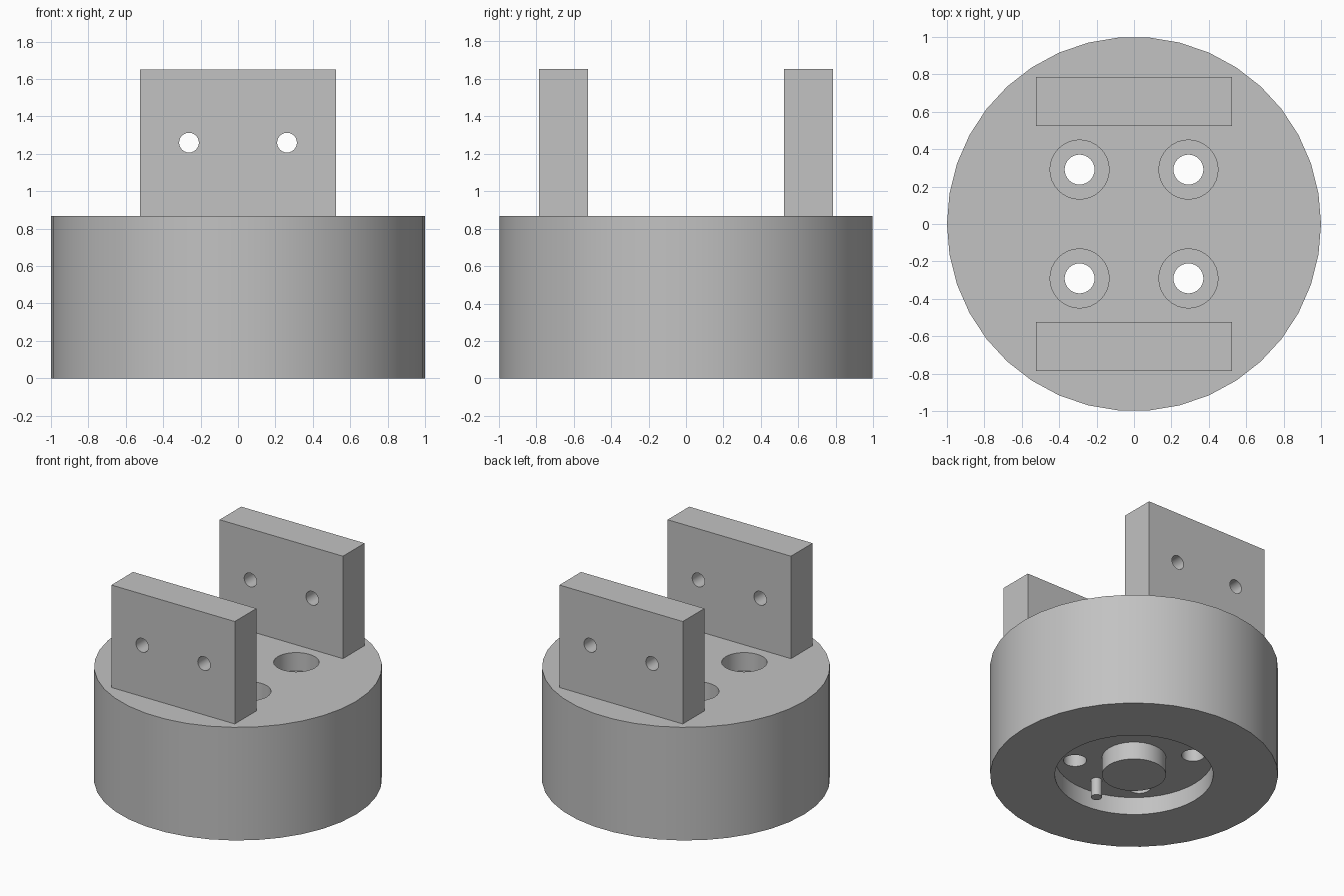
import bpy, math

cube = bpy.data.objects.get("Cube")
if cube:
    bpy.data.objects.remove(cube, do_unlink=True)

# One plain grey finish
GREY = (0.54, 0.54, 0.54, 1.0)
grey = bpy.data.materials.new("plain grey")
grey.diffuse_color = GREY
grey.use_nodes = True
grey.node_tree.nodes["Principled BSDF"].inputs["Base Color"].default_value = GREY

# Main dimensions
BASE_H = 0.867
RECESS = 0.135
BORE_DEPTH = 0.14
HOLE_POS = 0.291
PLATE_Y = 0.655
PLATE_SIZE = (1.046, 0.262, 0.785)


def cylinder(name, radius, bottom, top, x=0, y=0, sides=32):
    """Upright cylinder between two heights."""
    bpy.ops.mesh.primitive_cylinder_add(
        vertices=sides, radius=radius, depth=top - bottom,
        location=(x, y, (bottom + top) / 2))
    obj = bpy.context.object
    obj.name = name
    obj.data.materials.append(grey)
    return obj


def cut(target, cutter):
    """Subtract the cutter and remove it."""
    mod = target.modifiers.new("cut", "BOOLEAN")
    mod.operation = "DIFFERENCE"
    mod.solver = "EXACT"
    mod.object = cutter
    bpy.context.view_layer.objects.active = target
    bpy.ops.object.modifier_apply(modifier=mod.name)
    bpy.data.objects.remove(cutter, do_unlink=True)


def smooth(obj):
    bpy.ops.object.select_all(action="DESELECT")
    obj.select_set(True)
    bpy.context.view_layer.objects.active = obj
    bpy.ops.object.shade_smooth_by_angle(angle=math.radians(30))


# Round base with a vertex on the x axis
base = cylinder("base", 1.0, 0, BASE_H, sides=38)
base.rotation_euler.z = math.pi / 2
bpy.ops.object.transform_apply(location=True, rotation=True, scale=True)

# Round recess underneath, then four counterbored through holes
cut(base, cylinder("recess_cutter", 0.55, -0.1, RECESS, sides=48))
for sx in (-1, 1):
    for sy in (-1, 1):
        x, y = sx * HOLE_POS, sy * HOLE_POS
        cut(base, cylinder("bore_cutter", 0.158, BASE_H - BORE_DEPTH, BASE_H + 0.1, x, y))
        cut(base, cylinder("hole_cutter", 0.08, -0.1, BASE_H + 0.1, x, y))
smooth(base)

# Centre boss and locating pin inside the recess, flush with the underside
smooth(cylinder("centre_boss", 0.223, 0, RECESS))
smooth(cylinder("locating_pin", 0.039, 0, RECESS, y=-0.405, sides=24))

# Two upright plates, each with two cross holes
for name, side in (("front_plate", -1), ("back_plate", 1)):
    bpy.ops.mesh.primitive_cube_add(
        size=1, location=(0, side * PLATE_Y, BASE_H + PLATE_SIZE[2] / 2))
    plate = bpy.context.object
    plate.name = name
    plate.scale = PLATE_SIZE
    bpy.ops.object.transform_apply(location=True, rotation=True, scale=True)
    plate.data.materials.append(grey)
    for sx in (-1, 1):
        drill = cylinder("drill_cutter", 0.053, -0.3, 0.3, sides=24)
        drill.rotation_euler.x = math.pi / 2
        drill.location = (sx * 0.262, side * PLATE_Y, 1.26)
        cut(plate, drill)
    smooth(plate)
